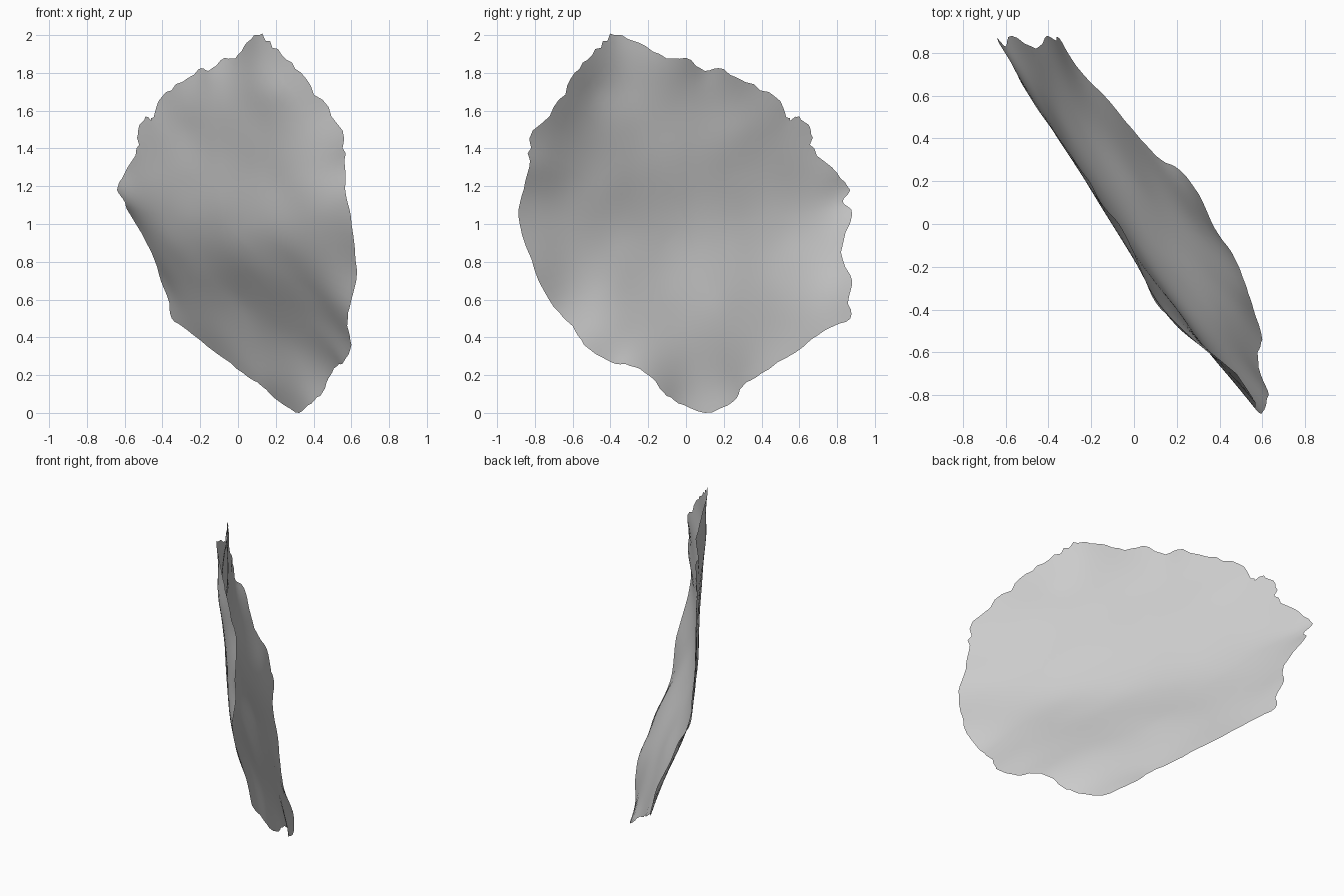
import bpy
import bmesh
import math
import random
from mathutils import Vector
from mathutils import noise

default_cube = bpy.data.objects.get("Cube")
if default_cube:
    bpy.data.objects.remove(default_cube, do_unlink=True)

# Rim of the thin sheet: y, z, x
RIM = [
    (-.38, 2, .11), (-.28, 1.97, .06), (-.14, 1.9, 0), (0, 1.88, -.07),
    (.1, 1.81, -.16), (.2, 1.82, -.21), (.36, 1.74, -.33), (.5, 1.65, -.42),
    (.55, 1.56, -.46), (.6, 1.57, -.49), (.66, 1.5, -.53), (.68, 1.4, -.54),
    (.8, 1.27, -.6), (.87, 1.18, -.64), (.83, 1.12, -.6), (.88, 1.05, -.57),
    (.82, .85, -.46), (.88, .7, -.41), (.86, .6, -.37), (.87, .5, -.35),
    (.74, .44, -.27), (.58, .32, -.12), (.4, .21, .03), (.3, .14, .13),
    (.25, .06, .22), (.1, 0, .32), (-.04, .05, .39), (-.12, .11, .45),
    (-.2, .2, .49), (-.3, .25, .53), (-.4, .27, .56), (-.54, .36, .6),
    (-.6, .46, .58), (-.7, .56, .59), (-.8, .75, .63), (-.88, 1, .6),
    (-.87, 1.15, .57), (-.83, 1.3, .57), (-.83, 1.45, .56), (-.7, 1.62, .48),
    (-.61, 1.77, .36), (-.52, 1.87, .26), (-.44, 1.97, .17),
]

# Interior guide points that shape the broad fold: y, z, x
FOLD = [
    (.5, 1.2, -.41), (.2, 1.2, -.22), (-.1, 1.2, -.02), (-.4, 1.2, .2),
    (-.65, 1.2, .39), (.3, 1.5, -.28), (0, 1.55, -.1), (-.35, 1.55, .12),
    (-.5, 1.7, .22), (.5, .9, -.35), (.2, .9, -.17), (-.1, .9, .02),
    (-.4, .9, .24), (-.65, .9, .44), (.5, .6, -.21), (.2, .6, 0),
    (-.1, .65, .16), (-.4, .65, .38), (.2, .35, .12), (-.1, .4, .32),
    (-.4, .45, .49),
]


def kernel(a, b):
    """Thin-plate distance between two points in the side plane."""
    d = math.hypot(a[0] - b[0], a[1] - b[1])
    return d * d * math.log(d) if d > 0 else 0


def solve(matrix, values):
    """Gaussian elimination with pivoting."""
    n = len(values)
    rows = [row + [value] for row, value in zip(matrix, values)]
    for i in range(n):
        pivot = max(range(i, n), key=lambda r: abs(rows[r][i]))
        rows[i], rows[pivot] = rows[pivot], rows[i]
        for r in range(i + 1, n):
            factor = rows[r][i] / rows[i][i]
            if factor:
                rows[r] = [p - factor * q for p, q in zip(rows[r], rows[i])]
    result = [0] * n
    for i in reversed(range(n)):
        known = sum(rows[i][k] * result[k] for k in range(i + 1, n))
        result[i] = (rows[i][n] - known) / rows[i][i]
    return result


# Smooth surface through all guide points
guides = RIM + FOLD
system = [[kernel(a, b) for b in guides] + [1, a[0], a[1]] for a in guides]
for index, entry in enumerate(system):
    entry[index] += .001
system += [[1] * len(guides) + [0] * 3]
system += [[g[axis] for g in guides] + [0] * 3 for axis in range(2)]
weights = solve(system, [g[2] for g in guides] + [0] * 3)


def sheet_depth(y, z):
    basis = [kernel((y, z), g) for g in guides] + [1, y, z]
    return sum(w * b for w, b in zip(weights, basis))


def rim_points(steps):
    """Rim curve resampled, with small ragged nicks."""
    random.seed(4)
    points = []
    count = len(RIM)
    for i in range(count):
        p0, p1, p2, p3 = (Vector(RIM[(i + k) % count][:2]) for k in (-1, 0, 1, 2))
        for s in range(steps):
            t = s / steps
            smooth = p1 + (p2 - p0) * t / 2
            smooth += (p0 * 2 - p1 * 5 + p2 * 4 - p3) * t * t / 2
            smooth += (p1 * 3 - p0 - p2 * 3 + p3) * t ** 3 / 2
            depth = .022 if smooth.y > 1.3 else .008
            nick = random.uniform(-depth / 2, depth) if s else 0
            points.append(CENTRE + (smooth - CENTRE) * (1 - nick))
    return points


# Concentric rings from the middle out to the rim
CENTRE = Vector((0, 1))
RINGS = 22
rim = rim_points(4)
bm = bmesh.new()


def add_vertex(point):
    y, z = point
    ripple = noise.noise(Vector((y * 4, z * 4, 0))) * .006
    return bm.verts.new((sheet_depth(y, z) + ripple, y, z))


middle = add_vertex(CENTRE)
rings = [[add_vertex(CENTRE.lerp(p, ring / RINGS)) for p in rim]
         for ring in range(1, RINGS + 1)]
total = len(rim)
for i in range(total):
    j = (i + 1) % total
    bm.faces.new((middle, rings[0][i], rings[0][j]))
    for inner, outer in zip(rings, rings[1:]):
        bm.faces.new((inner[i], outer[i], outer[j], inner[j]))
bmesh.ops.recalc_face_normals(bm, faces=bm.faces)
if sum(f.normal.x for f in bm.faces) < 0:
    bmesh.ops.reverse_faces(bm, faces=bm.faces)
for face in bm.faces:
    face.smooth = True

mesh = bpy.data.meshes.new("wavy_sheet")
bm.to_mesh(mesh)
bm.free()
sheet = bpy.data.objects.new("wavy_sheet", mesh)
bpy.context.collection.objects.link(sheet)

# Plain grey colour
grey = bpy.data.materials.new("light_grey")
grey.use_nodes = True
colour = (.6, .6, .6, 1)
grey.diffuse_color = colour
grey.node_tree.nodes["Principled BSDF"].inputs["Base Color"].default_value = colour
mesh.materials.append(grey)
